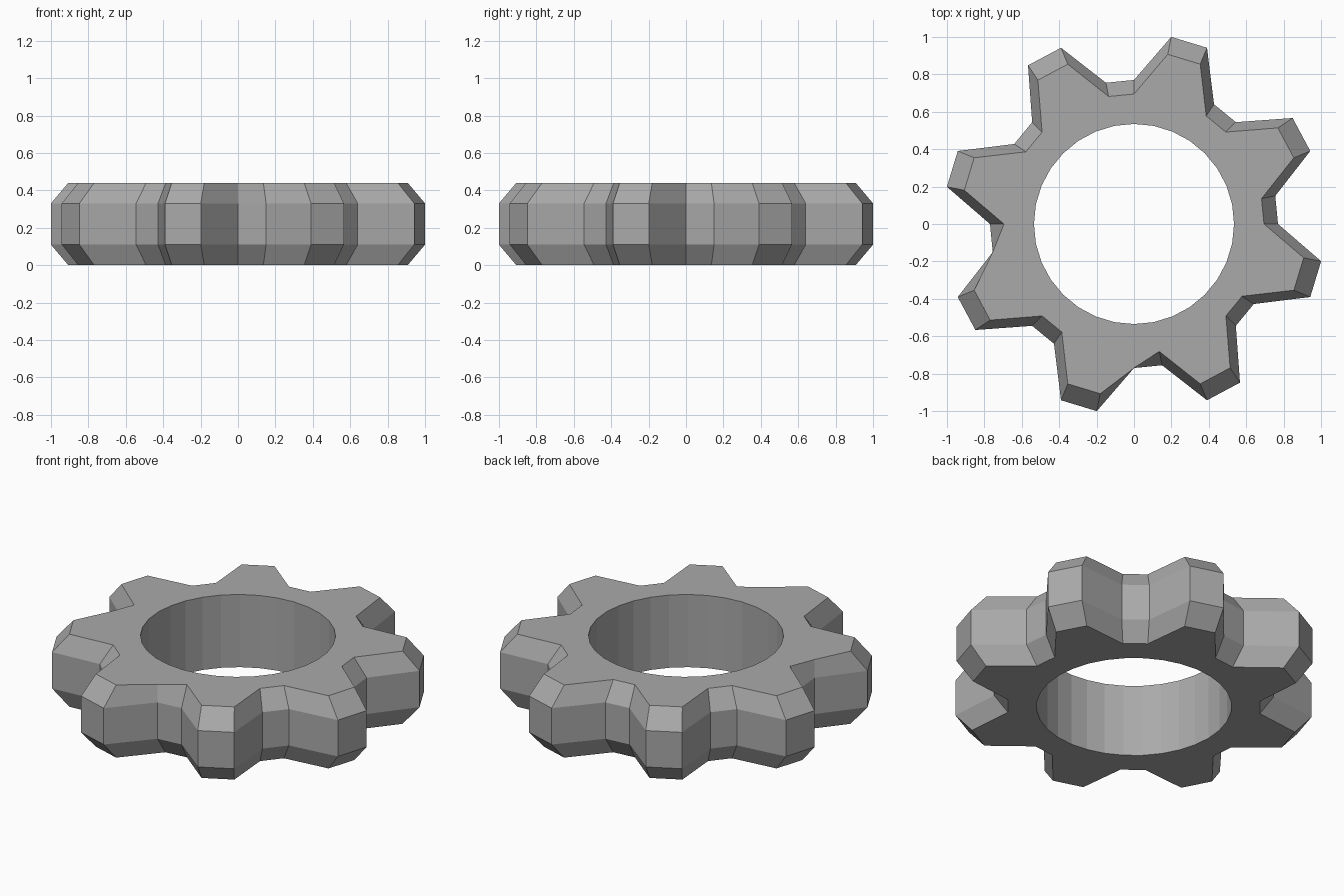
import bpy, bmesh
from math import sin, cos, pi

if "Cube" in bpy.data.objects:
    bpy.data.objects.remove(bpy.data.objects["Cube"])

N = 32            # four points per tooth, eight teeth
HOLE = 0.535
TIP, ROOT = 1.02, 0.77            # mid-height radii
TIP_IN, ROOT_IN = 0.925, 0.695    # bevelled radii on top and bottom
Z = (0.0, 0.11, 0.33, 0.44)

bm = bmesh.new()


def ring(radius, z):
    """Closed loop of vertices; radius is a function of the point index."""
    return [bm.verts.new((radius(i) * cos(2 * pi * i / N),
                          radius(i) * sin(2 * pi * i / N), z)) for i in range(N)]


def outline(root, tip):
    # points 0,1 of each group are the gap, 2,3 are the tooth
    return lambda i: root if i % 4 < 2 else tip


def top_outline(i):
    # two gap corners on the top are left unbevelled
    return ROOT if i in (17, 24) else outline(ROOT_IN, TIP_IN)(i)


# Cross-section loops, from the bore bottom outward and round to the bore top
loops = [
    ring(lambda i: HOLE, Z[0]),
    ring(outline(ROOT_IN, TIP_IN), Z[0]),
    ring(outline(ROOT, TIP), Z[1]),
    ring(outline(ROOT, TIP), Z[2]),
    ring(top_outline, Z[3]),
    ring(lambda i: HOLE, Z[3]),
]
for a, b in zip(loops, loops[1:] + loops[:1]):
    for i in range(N):
        j = (i + 1) % N
        bm.faces.new((a[i], a[j], b[j], b[i]))
bmesh.ops.recalc_face_normals(bm, faces=bm.faces)

# Gear ring in dark grey
mesh = bpy.data.meshes.new("gear_ring")
bm.to_mesh(mesh)
bm.free()
grey = bpy.data.materials.new("dark_grey")
grey.diffuse_color = (0.4, 0.4, 0.4, 1)
grey.use_nodes = True
grey.node_tree.nodes["Principled BSDF"].inputs["Base Color"].default_value = grey.diffuse_color
mesh.materials.append(grey)
bpy.context.collection.objects.link(bpy.data.objects.new("gear_ring", mesh))
